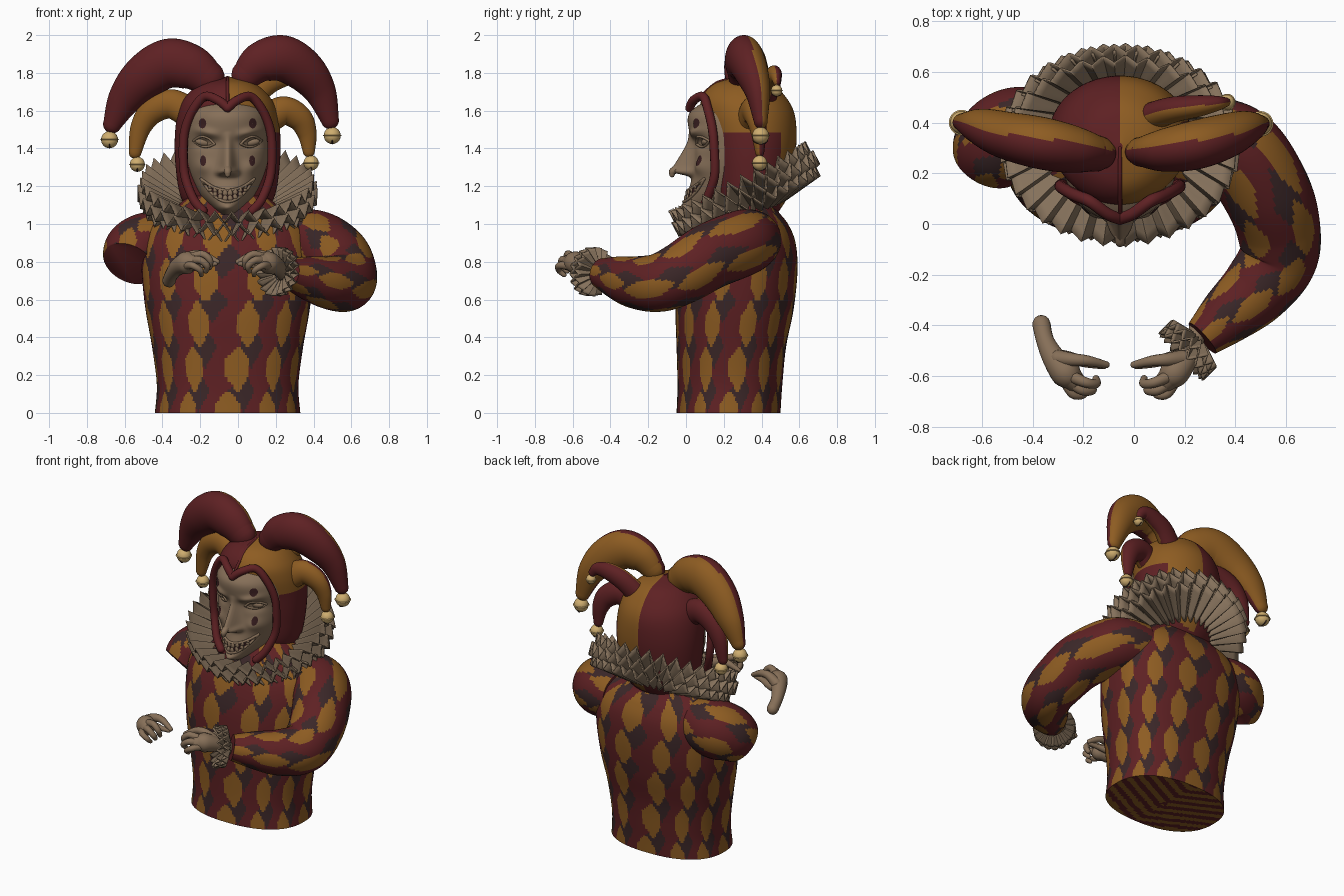
import bpy, bmesh, math
from math import sin, cos, pi, sqrt, exp, floor
from mathutils import Vector, Matrix

if "Cube" in bpy.data.objects:
    bpy.data.objects.remove(bpy.data.objects["Cube"])
XC = -0.055  # middle of the figure


def material(name, r, g, b):
    m = bpy.data.materials.new(name)
    m.use_nodes = True
    m.diffuse_color = (r, g, b, 1)
    m.node_tree.nodes["Principled BSDF"].inputs["Base Color"].default_value = (r, g, b, 1)
    return m


RED = material("deep red cloth", .112, .015, .017)
GOLD = material("ochre cloth", .27, .108, .016)
DARK = material("dark brown cloth", .043, .02, .021)
SKIN = material("pale skin", .24, .16, .098)
LACE = material("beige lace", .235, .165, .105)
BRASS = material("bell brass", .62, .42, .16)
MARK = material("face paint", .04, .013, .014)


def spline(pts, steps):
    """Catmull-Rom through tuples of any length."""
    p = [pts[0]] + list(pts) + [pts[-1]]
    out = []
    for k in range(1, len(p) - 2):
        for s in range(steps):
            t = s / steps
            out.append([.5 * (2 * b + (c - a) * t + (2 * a - 5 * b + 4 * c - d) * t * t
                              + (3 * b - a - 3 * c + d) * t ** 3)
                        for a, b, c, d in zip(p[k - 1], p[k], p[k + 1], p[k + 2])])
    return out + [list(pts[-1])]


def loft(name, rings, mats, rule=None, closed=True, cap=True, angle=50):
    """Skin rings of points; rule(centre, normal, ring index, u) picks the material."""
    bm = bmesh.new()
    rows = [[bm.verts.new(p) for p in r] for r in rings]
    n = len(rows[0])
    tag = {}
    for i in range(len(rows) - 1):
        for j in range(n if closed else n - 1):
            k = (j + 1) % n
            f = bm.faces.new((rows[i][j], rows[i][k], rows[i + 1][k], rows[i + 1][j]))
            tag[f] = (i, (j + .5) / n)
    if closed and cap:
        bm.faces.new(rows[0][::-1])
        bm.faces.new(rows[-1])
    bmesh.ops.recalc_face_normals(bm, faces=bm.faces)
    if rule:
        for f, (i, u) in tag.items():
            f.material_index = rule(f.calc_center_median(), f.normal, i, u)
    return finish(name, bm, mats, angle)


def finish(name, bm, mats, angle=50):
    me = bpy.data.meshes.new(name)
    bm.to_mesh(me)
    bm.free()
    for m in mats:
        me.materials.append(m)
    ob = bpy.data.objects.new(name, me)
    bpy.context.collection.objects.link(ob)
    bpy.ops.object.select_all(action='DESELECT')
    ob.select_set(True)
    bpy.context.view_layer.objects.active = ob
    bpy.ops.object.shade_smooth_by_angle(angle=math.radians(angle))
    return ob


def tube(name, pts, mats, rule=None, sides=16, steps=6, rounded=True, flat=1):
    """Tapered tube along (x, y, z, radius) points; flat squeezes it in depth."""
    path = spline(pts, steps)
    pos = [Vector(p[:3]) for p in path]
    tan = [(pos[min(i + 1, len(pos) - 1)] - pos[max(i - 1, 0)]).normalized() for i in range(len(pos))]
    rows = [(c, t, p[3]) for c, t, p in zip(pos, tan, path)]
    if rounded:
        arc = [.4, .8, 1.15, 1.45]
        dome = lambda c, t, r, s: [(c + t * s * r * sin(a), t, r * cos(a)) for a in arc]
        rows = dome(*rows[0], -1)[::-1] + rows + dome(*rows[-1], 1)
    side = rows[0][1].orthogonal().normalized()
    squeeze = Vector((1, flat, 1))
    rings = []
    for c, t, r in rows:
        side = (side - t * side.dot(t)).normalized()
        up = t.cross(side)
        rings.append([c + r * squeeze * (side * cos(2 * pi * j / sides) + up * sin(2 * pi * j / sides))
                      for j in range(sides)])
    return loft(name, rings, mats, rule)


def ball(name, c, size, mat, rot=0):
    bm = bmesh.new()
    m = Matrix.Translation(c) @ Matrix.Rotation(rot, 4, 'Y') @ Matrix.Diagonal((*size, 1))
    bmesh.ops.create_uvsphere(bm, u_segments=20, v_segments=12, radius=1, matrix=m)
    return finish(name, bm, [mat])


def harlequin(a, v):
    """Upright ochre hexagons and brown lozenges in leaning chains, with wavy red between."""
    near = lambda d: abs(d - round(d))
    k = round(v)
    d = near(a - .2 * k)
    if d < .25 and d / .36 + abs(v - k) / .56 < 1:
        return 1
    k = floor(v)
    return 2 if near(a - .2 * k - .32) / .3 + abs(v - k - .5) / .5 < 1 else 0


CLOTH = [RED, GOLD, DARK]


def oval(hw, y0, y1, z, n, power=1.0, xc=XC):
    pw = lambda c: math.copysign(abs(c) ** power, c)
    return [(xc + hw * pw(cos(2 * pi * j / n)), (y0 + y1) / 2 + (y1 - y0) / 2 * pw(sin(2 * pi * j / n)), z)
            for j in range(n)]


# torso: half width, front, back, height; the flat base is closed with shrinking rings
body = [(.385, -.05, .50, 0), (.375, -.045, .51, .15), (.40, -.05, .53, .35), (.435, -.055, .57, .55),
        (.455, -.04, .59, .75), (.45, 0, .58, .9), (.40, .05, .54, 1.0), (.29, .10, .48, 1.08), (.19, .16, .46, 1.16)]
rings = [oval(.385 * k / 20, .225 - .275 * k / 20, .225 + .275 * k / 20, 0, 240, .85) for k in range(1, 20)]
rings += [oval(*p, 240, .85) for p in spline(body, 14)]


def torso_rule(c, n, i, u):
    if c.z < .001:
        return floor((c.y - .5 * abs(c.x - XC)) / .04) % 2
    return harlequin(12 * u, c.z / .235)


loft("torso", rings, CLOTH, torso_rule)

# sleeves: one whole, one cut off short
sleeve_rule = lambda c, n, i, u: harlequin(5 * u, i / 19)
tube("left_sleeve", [(.22, .36, .92, .15), (.40, .30, .90, .175), (.52, .13, .83, .175), (.57, -.02, .74, .165),
                     (.565, -.14, .69, .155), (.48, -.26, .69, .14), (.37, -.36, .715, .115), (.27, -.45, .74, .08)],
     CLOTH, sleeve_rule, 80, 14, False)
tube("right_sleeve_stub", [(-.33, .36, .9, .16), (-.46, .36, .885, .18), (-.54, .31, .85, .175), (-.575, .25, .79, .145)],
     CLOTH, sleeve_rule, 80, 14, False)


def ruffle(name, frame, rx, ry, inner, h0, h1, pleats, amp, phase=0):
    """Pleated collar running from an inner ring to a waving outer edge."""
    n, rows, rings = pleats * 8, 6, []
    for i in range(rows + 1):
        t = i / rows
        k = inner + (1 - inner) * t
        ring = []
        for j in range(n):
            a = 2 * pi * j / n
            w = sin(a * pleats + phase)
            b = a + .35 * t / pleats * sin(2 * a * pleats)
            ring.append(frame @ Vector((rx * k * cos(b), ry * k * sin(b), h0 + (h1 - h0) * t + amp * w * (.25 + .75 * t))))
        rings.append(ring)
    ob = loft(name, rings, [LACE], cap=False, angle=60)
    ob.modifiers.new("thickness", 'SOLIDIFY').thickness = .008


# neck ruff in three tilted layers
tilt = Matrix.Translation((XC, .31, 1.175)) @ Matrix.Rotation(math.radians(27), 4, 'X')
ruffle("ruff_lower", tilt, .45, .395, .42, -.13, -.07, 32, .035)
ruffle("ruff_middle", tilt, .475, .42, .45, -.10, -.01, 32, .038, pi)
ruffle("ruff_upper", tilt, .455, .405, .50, -.07, .055, 32, .035)

# cuff ruffles round the whole sleeve's wrist
for k in range(2):
    axis = Vector((-.7, -.65, .1))
    cuff = Matrix.Translation((.24 - .025 * k, -.47 - .025 * k, .745)) @ axis.to_track_quat('Z', 'Y').to_matrix().to_4x4()
    ruffle("cuff_%d" % (k + 1), cuff, .13, .13, .35, -.02, .02, 17, .018, pi * k)

# hands: the second is a mirror image of the first
hand = {
    "palm": [(-.365, -.395, .70, .036), (-.35, -.46, .735, .036), (-.315, -.53, .775, .047), (-.27, -.585, .795, .06), (-.24, -.615, .795, .045)],
    "index": [(-.30, -.53, .80, .034), (-.24, -.535, .835, .026), (-.18, -.54, .835, .021), (-.11, -.555, .80, .014)],
    "thumb": [(-.32, -.52, .77, .03), (-.25, -.53, .775, .026), (-.18, -.55, .785, .017), (-.12, -.56, .79, .013)],
    "middle": [(-.25, -.60, .82, .025), (-.19, -.625, .84, .02), (-.15, -.63, .81, .018), (-.15, -.61, .77, .014)],
    "ring": [(-.25, -.62, .80, .025), (-.205, -.655, .81, .02), (-.165, -.655, .78, .018), (-.17, -.63, .75, .013)],
    "little": [(-.27, -.62, .78, .024), (-.24, -.67, .78, .019), (-.20, -.672, .755, .016), (-.195, -.645, .73, .012)]}
for part, pts in hand.items():
    tube("right_" + part, pts, [SKIN], sides=14)
    tube("left_" + part, [(2 * XC - x, y, z, r) for x, y, z, r in pts], [SKIN], sides=14)

# head: height, half width, front
head = spline([(1.05, .04, .04), (1.09, .09, -.005), (1.15, .145, .005), (1.24, .19, .03), (1.33, .215, .04),
               (1.43, .225, .04), (1.5, .225, .015), (1.58, .21, .015), (1.64, .16, .085), (1.68, .06, .19)], 10)


def bump(x, z):
    d = abs(x - XC)
    t = min(max((1.49 - z) / .21, 0), 1)
    nose = .12 * t * exp(-(d / (.018 + .022 * t)) ** 2) / (1 + exp(-(z - 1.262) * 160))
    wings = .03 * exp(-((d - .04) / .018) ** 2 - ((z - 1.275) / .018) ** 2)
    brow = .02 * exp(-((d - .11) / .06) ** 2 - ((z - 1.48 - .25 * (d - .1)) / .022) ** 2)
    socket = -.022 * exp(-((d - .12) / .05) ** 2 - ((z - 1.425) / .03) ** 2)
    cheek = .022 * exp(-((d - .13) / .045) ** 2 - ((z - 1.30) / .04) ** 2)
    chin = .025 * exp(-(d / .05) ** 2 - ((z - 1.085) / .025) ** 2)
    return nose + wings + brow + socket + cheek + chin


def face_y(x, z):
    for (za, ha, fa), (zb, hb, fb) in zip(head, head[1:]):
        if za <= z <= zb:
            t = (z - za) / (zb - za)
            h, f = ha + (hb - ha) * t, fa + (fb - fa) * t
            return .25 - (.25 - f) * sqrt(max(0, 1 - ((x - XC) / h) ** 2)) - bump(x, z)
    return .1


rings = []
for z, h, f in head:
    ring = [(XC + h * cos(2 * pi * j / 120), .25 + (.25 - f) * sin(2 * pi * j / 120), z) for j in range(120)]
    rings.append([(x, y - bump(x, z) if y < .25 else y, z) for x, y, z in ring])
loft("head", rings, [SKIN], angle=80)
on_face = lambda x, z, lift=.004: (x, face_y(x, z) - lift, z)
tube("nose_tip", [(XC, -.045, 1.295, .02), (XC, -.07, 1.278, .02), (XC, -.074, 1.262, .015)], [SKIN])

# grinning mouth with teeth and lips
upper = lambda t: 1.178 + .06 * t * t
lower = lambda t: 1.118 + .12 * t * t
strip = [t / 12 for t in range(-12, 13)]
loft("mouth", [[on_face(XC + .135 * t, edge(t)) for t in strip] for edge in
               (lower, lambda t: (upper(t) + lower(t)) / 2, upper)], [MARK], closed=False)
for name, edge in (("upper_lip", upper), ("lower_lip", lower)):
    tube(name, [(*on_face(XC + .14 * t, edge(t)), .008) for t in strip[::3]], [SKIN], sides=8, steps=3)
for k in range(10):
    t = (k - 4.5) / 5.2
    for name, q in (("upper_tooth", .74), ("lower_tooth", .26)):
        z = lower(t) + (upper(t) - lower(t)) * q
        ball(name, on_face(XC + .135 * t, z), (.0135, .008, .3 * (upper(t) - lower(t)) + .001), SKIN)

# eyes, lids, painted marks
for s, side in ((-1, "right"), (1, "left")):
    ex, ez = XC + s * .125, 1.432
    ball(side + "_eye", on_face(ex, ez, -.006), (.046, .02, .02), SKIN, -s * .15)
    for lid, h in (("upper", .03), ("lower", -.022)):
        pts = [(ex + s * .055 * t, ez + .008 * t + h * (1 - t * t)) for t in (-1, -.5, 0, .5, 1)]
        tube("%s_%s_lid" % (side, lid), [(*on_face(x, z, .003), .007) for x, z in pts], [SKIN], sides=8, steps=4)
    for mark, mx, mz, w, h in (("brow_mark", .133, 1.533, .02, .027), ("cheek_mark", .13, 1.335, .016, .028)):
        loft(side + "_" + mark, [[on_face(XC + s * mx + k * w * cos(a * pi / 8), mz + k * h * sin(a * pi / 8), .005)
                                  for a in range(16)] for k in (.05, .5, 1)], [MARK], cap=False)

# hood: half width, front, back, height
hood = [(.19, .2, .48, 1.05), (.25, .15, .54, 1.15), (.275, .13, .57, 1.3), (.28, .11, .585, 1.45),
        (.265, .08, .575, 1.58), (.225, .085, .53, 1.67), (.14, .155, .45, 1.745), (.01, .29, .32, 1.78)]


def hood_rule(c, n, i, u):
    return 0 if c.x < XC or (c.z < 1.48 and c.y < .5) else 1


loft("hood", [oval(*p, 96) for p in spline(hood, 8)], [RED, GOLD], hood_rule)
trim = [(0, .02, 1.615), (.05, .04, 1.655), (.12, .09, 1.675), (.18, .115, 1.61), (.225, .14, 1.5), (.235, .15, 1.38),
        (.225, .15, 1.25), (.18, .11, 1.13), (.13, .085, 1.07)]
for s, side in ((-1, "right"), (1, "left")):
    tube(side + "_hood_trim", [(XC + s * x, y, z, .024) for x, y, z in trim], [RED], sides=12)
tube("hood_seam", [(XC, .04, 1.63, .009), (XC, .095, 1.69, .009), (XC, .175, 1.752, .009), (XC, .3, 1.778, .007)], [RED], sides=8)

# hat horns, each ending in a bell
front_red = lambda c, n, i, u: 0 if n.y < .25 else 1
front_gold = lambda c, n, i, u: 1 if n.y < 0 else 0
horns = {
    "large_right": (front_red, .045, [(-.165, .28, 1.775, .095), (-.25, .295, 1.83, .12), (-.37, .32, 1.85, .13),
                                      (-.5, .35, 1.775, .118), (-.6, .385, 1.66, .09), (-.665, .40, 1.53, .05)]),
    "large_left": (front_red, .045, [(.045, .285, 1.79, .08), (.12, .29, 1.855, .108), (.235, .31, 1.877, .122),
                                     (.35, .345, 1.81, .112), (.435, .38, 1.70, .085), (.487, .395, 1.55, .048)]),
    "small_right": (front_gold, .04, [(-.25, .33, 1.58, .08), (-.35, .35, 1.635, .078), (-.45, .37, 1.60, .07),
                                      (-.515, .385, 1.51, .055), (-.545, .39, 1.38, .034)]),
    "small_left": (front_gold, .04, [(.15, .33, 1.55, .08), (.24, .35, 1.60, .076), (.325, .37, 1.56, .068),
                                     (.365, .385, 1.48, .052), (.375, .39, 1.385, .032)]),
    "rear_left": (front_gold, .03, [(.06, .42, 1.66, .07), (.15, .45, 1.745, .065), (.25, .465, 1.785, .055),
                                    (.32, .475, 1.785, .04), (.355, .48, 1.755, .026)])}
for name, (rule, r, pts) in horns.items():
    tube(name + "_horn", pts, [RED, GOLD], rule, 40, 10, flat=.78)
    x, y, z, w = pts[-1]
    c = Vector((x - (.015 if x < -.6 else -.012), y, z - w - r * .75))
    ball(name + "_bell", c, (r, r, r), BRASS)
    ball(name + "_bell_band", c, (r * 1.12, r * 1.12, r * .14), BRASS)
    ball(name + "_bell_slot", c - Vector((0, 0, r * .55)), (r * .16, r * .88, r * .5), DARK)
    ball(name + "_bell_loop", c + Vector((0, 0, r * 1.1)), (r * .25, r * .25, r * .3), BRASS)
